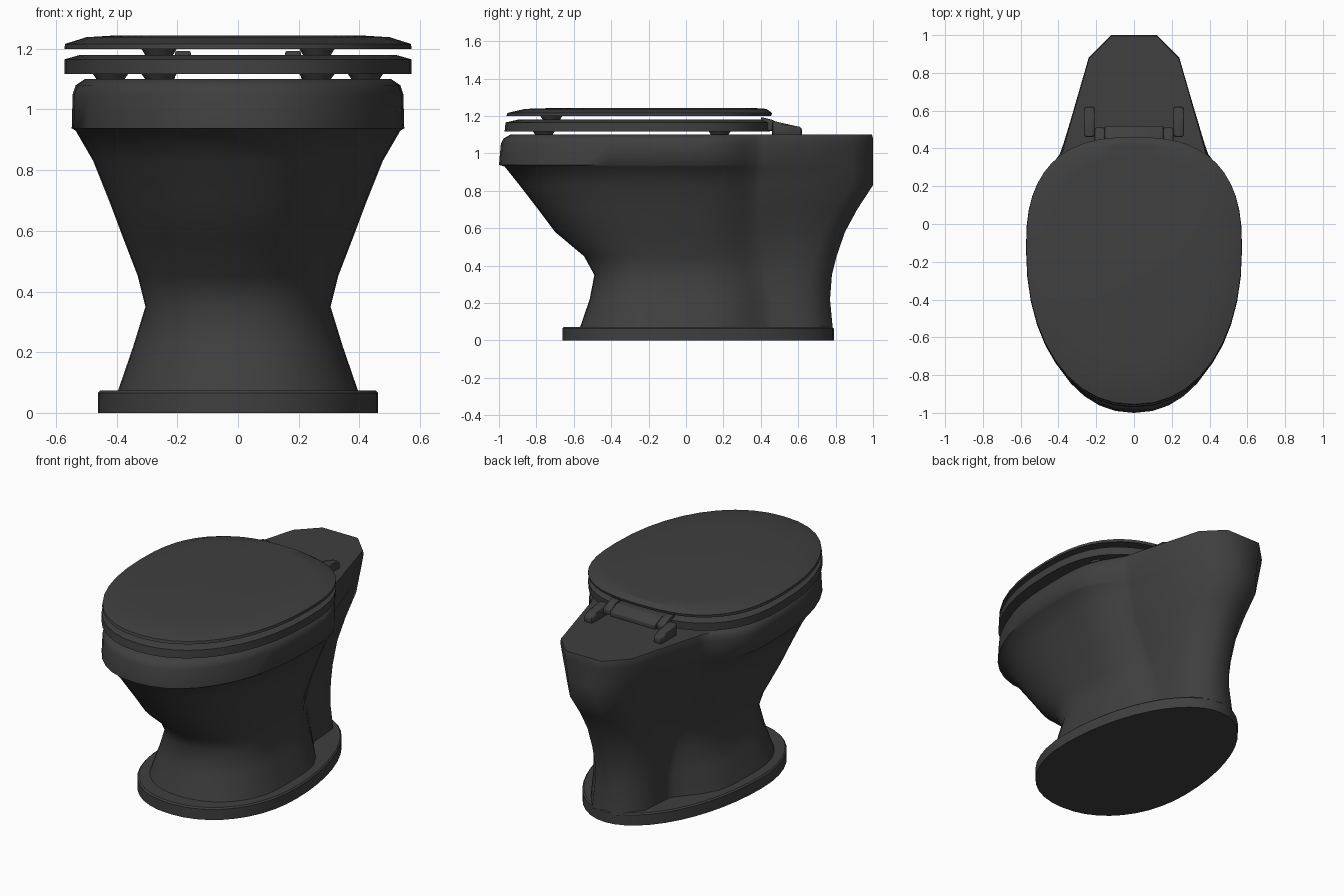
import bpy, bmesh
from math import sin, cos, pi, radians

cube = bpy.data.objects.get("Cube")
if cube:
    bpy.data.objects.remove(cube)

mat = bpy.data.materials.new("dark_grey")
mat.use_nodes = True
mat.diffuse_color = (0.05, 0.05, 0.05, 1)
mat.node_tree.nodes["Principled BSDF"].inputs["Base Color"].default_value = mat.diffuse_color

FRONT, SIDE, BACK = 10, 8, 12   # segments along half an outline
WIDEST = -0.13                  # y of the widest point


def finish(name, bm, angle=40):
    bmesh.ops.recalc_face_normals(bm, faces=bm.faces)
    mesh = bpy.data.meshes.new(name)
    bm.to_mesh(mesh)
    bm.free()
    mesh.materials.append(mat)
    ob = bpy.data.objects.new(name, mesh)
    bpy.context.collection.objects.link(ob)
    bpy.ops.object.select_all(action="DESELECT")
    ob.select_set(True)
    bpy.context.view_layer.objects.active = ob
    bpy.ops.object.shade_smooth_by_angle(angle=radians(angle))
    return ob


def quarter(w, y0, y1, count, power):
    """Superellipse quarter from the widest point (w, y0) to the axis at y1."""
    pts = []
    for i in range(count + 1):
        t = i / count * pi / 2
        x = w * cos(t) ** (2 / power) if i < count else 0
        pts.append((x, y0 + (y1 - y0) * sin(t) ** (2 / power)))
    return pts


def mirrored(half, z):
    left = [(x, y, z) for x, y in half]
    return left + [(-x, y, z) for x, y, z in reversed(left[1:-1])]


def egg(z, front, back, w, yc=WIDEST, power=2.6):
    """Oval outline with a fuller rear half."""
    half = quarter(w, yc, front, FRONT, 2.15)[::-1] + quarter(w, yc, back, BACK, power)[1:]
    return mirrored(half, z)


def bowl_ring(z, front, w, back, neck, neck_y, tail, end):
    """Oval bowl outline that flows into a rear neck."""
    half = quarter(w, WIDEST, front, FRONT, 2.15)[::-1]
    for i in range(1, SIDE + 1):
        u = sin(i / SIDE * pi / 2)
        s = u ** 2.6
        half.append((w + (neck - w) * s * s * (3 - 2 * s), WIDEST + (neck_y - WIDEST) * u))
    corner = back - 0.12
    half += [((neck + tail) / 2, (neck_y + corner) / 2), (tail, corner), (end, back), (0, back)]
    return mirrored(half, z)


def loft(name, rings, cap_start=False, cap_end=False, loop=False, angle=40):
    bm = bmesh.new()
    rows = [[bm.verts.new(p) for p in ring] for ring in rings]
    n = len(rows[0])
    pairs = list(zip(rows, rows[1:])) + ([(rows[-1], rows[0])] if loop else [])
    for a, b in pairs:
        for i in range(n):
            j = (i + 1) % n
            bm.faces.new((a[i], a[j], b[j], b[i]))
    if cap_start:
        bm.faces.new(rows[0])
    if cap_end:
        bm.faces.new(rows[-1])
    return finish(name, bm, angle)


def prism(name, profile, x0, x1, bevel):
    """Side profile (y, z) extruded across x."""
    bm = bmesh.new()
    ends = [[bm.verts.new((x, y, z)) for y, z in profile] for x in (x0, x1)]
    n = len(profile)
    for i in range(n):
        j = (i + 1) % n
        bm.faces.new((ends[0][i], ends[0][j], ends[1][j], ends[1][i]))
    for end in ends:
        bm.faces.new(end)
    bmesh.ops.bevel(bm, geom=bm.edges[:], offset=bevel, segments=2, affect="EDGES", profile=0.5)
    return finish(name, bm)


# Floor plinth, fuller at the front than at the rear
loft("plinth", [egg(z, -0.66 + d, 0.79 - d, 0.462 - d, -0.08, 1.98)
                for z, d in ((0, 0), (0.065, 0), (0.073, 0.008))], True, True)

# Pedestal, bowl, rim and hollow inside: z, front, width, back, neck, neck_y, tail, end
levels = [
    (0.06, -0.57, 0.40, 0.785, 0.20, 0.47, 0.185, 0.09),
    (0.22, -0.515, 0.345, 0.77, 0.19, 0.45, 0.175, 0.08),
    (0.35, -0.49, 0.305, 0.78, 0.19, 0.42, 0.17, 0.075),
    (0.45, -0.545, 0.33, 0.805, 0.21, 0.40, 0.165, 0.075),
    (0.58, -0.70, 0.38, 0.85, 0.25, 0.39, 0.165, 0.075),
    (0.70, -0.79, 0.425, 0.915, 0.30, 0.39, 0.175, 0.08),
    (0.83, -0.89, 0.477, 1.0, 0.34, 0.40, 0.19, 0.09),
    (0.93, -0.97, 0.535, 1.0, 0.365, 0.41, 0.21, 0.10),
    (0.938, -1.0, 0.548, 1.0, 0.37, 0.41, 0.212, 0.102),
    (1.05, -0.99, 0.545, 1.0, 0.378, 0.41, 0.235, 0.118),
    (1.08, -0.975, 0.535, 1.0, 0.376, 0.41, 0.24, 0.12),
    (1.10, -0.94, 0.505, 0.995, 0.37, 0.41, 0.238, 0.12),
]
inside = [egg(1.10, -0.80, 0.24, 0.38), egg(1.03, -0.78, 0.22, 0.36),
          egg(0.80, -0.65, 0.15, 0.28), egg(0.60, -0.40, 0.05, 0.14)]
loft("bowl", [bowl_ring(*lv) for lv in levels] + inside, cap_end=True, angle=62)

# Seat ring
loft("seat", [egg(1.117, -0.97, 0.45, 0.572), egg(1.165, -0.965, 0.455, 0.572),
              egg(1.18, -0.90, 0.42, 0.52), egg(1.18, -0.74, 0.20, 0.36),
              egg(1.117, -0.74, 0.20, 0.36)], loop=True, angle=30)

# Lid
loft("lid", [egg(1.20, -0.96, 0.455, 0.572), egg(1.216, -0.955, 0.46, 0.57),
             egg(1.238, -0.86, 0.43, 0.50), egg(1.243, -0.70, 0.36, 0.42)],
     True, True, angle=30)


# Bumper pads
def pad(name, x, y, z0, z1):
    bm = bmesh.new()
    bmesh.ops.create_cone(bm, cap_ends=True, segments=16, radius1=0.045, radius2=0.06,
                          depth=z1 - z0)
    bmesh.ops.translate(bm, verts=bm.verts, vec=(x, y, (z0 + z1) / 2))
    finish(name, bm)


for side, s in (("left", 1), ("right", -1)):
    pad(f"seat_front_pad_{side}", s * 0.26, -0.76, 1.098, 1.12)
    pad(f"seat_rear_pad_{side}", s * 0.42, 0.18, 1.098, 1.12)
    pad(f"lid_pad_{side}", s * 0.26, -0.72, 1.178, 1.203)
    # Hinge foot and the knuckle beside it
    prism(f"hinge_foot_{side}", [(0.46, 1.09), (0.62, 1.09), (0.62, 1.14), (0.57, 1.15),
                                 (0.46, 1.175)], s * 0.208, s * 0.265, 0.015)
    prism(f"hinge_knuckle_{side}", [(0.40, 1.12), (0.51, 1.12), (0.51, 1.155), (0.46, 1.18),
                                    (0.40, 1.195)], s * 0.155, s * 0.208, 0.008)

# Hinge bar between the knuckles
prism("hinge_bar", [(0.40, 1.12), (0.52, 1.12), (0.52, 1.15), (0.46, 1.178), (0.40, 1.18)],
      -0.155, 0.155, 0.006)
